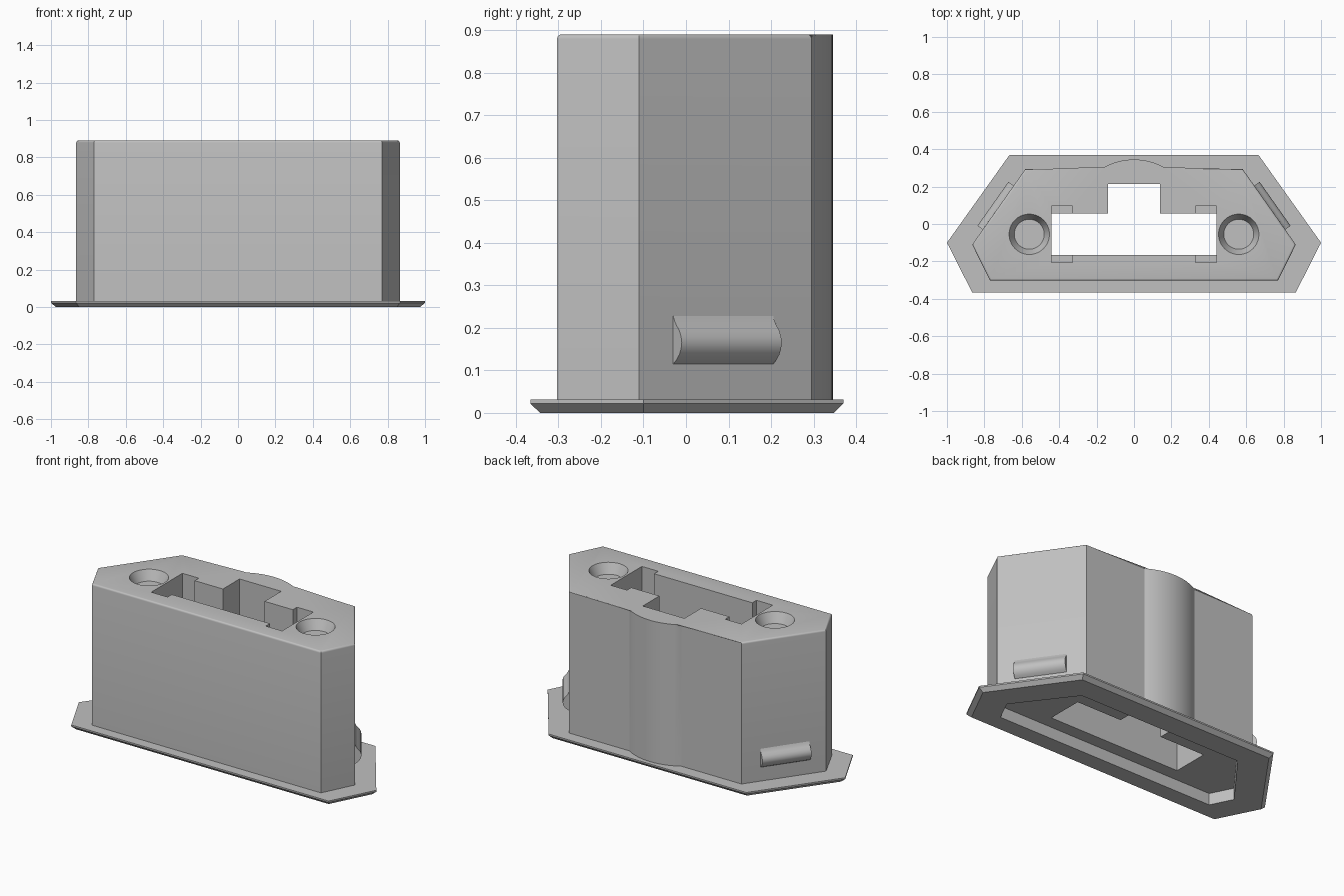
import bpy, bmesh
from math import sin, cos, asin, pi
from mathutils import Vector

cube = bpy.data.objects.get("Cube")
if cube:
    bpy.data.objects.remove(cube, do_unlink=True)

grey = bpy.data.materials.new("light grey plastic")
grey.use_nodes = True
colour = (0.53, 0.53, 0.53, 1)
grey.diffuse_color = colour
grey.node_tree.nodes["Principled BSDF"].inputs["Base Color"].default_value = colour


def finish(bm, name):
    bmesh.ops.recalc_face_normals(bm, faces=bm.faces)
    mesh = bpy.data.meshes.new(name)
    bm.to_mesh(mesh)
    bm.free()
    mesh.materials.append(grey)
    obj = bpy.data.objects.new(name, mesh)
    bpy.context.collection.objects.link(obj)
    return obj


def loft(name, rings, top_round=0):
    """Join rings of 3D points into a closed solid, optionally rounding the last rim."""
    bm = bmesh.new()
    loops = [[bm.verts.new(p) for p in ring] for ring in rings]
    n = len(loops[0])
    for a, b in zip(loops, loops[1:]):
        for i in range(n):
            j = (i + 1) % n
            bm.faces.new((a[i], a[j], b[j], b[i]))
    bm.faces.new(loops[0][::-1])
    cap = bm.faces.new(loops[-1])
    if top_round:
        bmesh.ops.bevel(bm, geom=list(cap.edges), offset=top_round, segments=4,
                        profile=0.5, affect='EDGES')
    return finish(bm, name)


def at(outline, z):
    return [(x, y, z) for x, y in outline]


def mirrored(half):
    """Complete a right-hand outline, listed front to back, on the left."""
    return half + [(-x, y) for x, y in reversed(half) if x > 0]


def circle(cx, cy, r, n=40):
    return [(cx + r * cos(2 * pi * i / n), cy + r * sin(2 * pi * i / n)) for i in range(n)]


def activate(obj):
    bpy.ops.object.select_all(action='DESELECT')
    obj.select_set(True)
    bpy.context.view_layer.objects.active = obj


def cut(obj, cutter):
    mod = obj.modifiers.new("cut", 'BOOLEAN')
    mod.operation = 'DIFFERENCE'
    mod.solver = 'EXACT'
    mod.object = cutter
    activate(obj)
    bpy.ops.object.modifier_apply(modifier=mod.name)


# Flange with a chamfered underside
rim = mirrored([(0.865, -0.366), (1.0, -0.1), (0.665, 0.37)])
foot = mirrored([(0.85, -0.343), (0.973, -0.1), (0.653, 0.347)])
flange = loft("base_flange", [at(foot, 0), at(rim, 0.022), at(rim, 0.031)])

# Housing with a rounded swelling along the back
half_width, rise, steps = 0.175, 0.05, 10
radius = (half_width ** 2 + rise ** 2) / (2 * rise)
sweep = asin(half_width / radius)
back_y = 0.295
swell = []
for i in range(steps + 1):
    a = sweep * (1 - i / steps)
    swell.append((radius * sin(a), back_y + rise - radius * (1 - cos(a))))
outline = mirrored([(0.77, -0.303), (0.865, -0.11), (0.58, back_y)] + swell)
housing = loft("housing", [at(outline, 0.03), at(outline, 0.89)], 0.011)

# Shallow recess under the base
recess = mirrored([(0.73, -0.243), (0.795, -0.113), (0.545, 0.215)])
recess_cutter = loft("recess_cutter", [at(recess, -0.1), at(recess, 0.07)])

# T-shaped slot right through
slot = mirrored([(0.44, -0.165), (0.44, 0.055), (0.14, 0.055), (0.14, 0.215)])
slot_cutter = loft("slot_cutter", [at(slot, -0.2), at(slot, 1.1)])
cutters = [recess_cutter, slot_cutter]

for side in (-1, 1):
    # Latch notches at the slot corners
    for y0, y1 in ((-0.205, -0.1), (0.0, 0.095)):
        box = [(side * 0.33, y0), (side * 0.44, y0), (side * 0.44, y1), (side * 0.33, y1)]
        cutters.append(loft("notch_cutter", [at(box, 0.5), at(box, 1.1)]))
    # Tapered screw dishes
    cx, cy = side * 0.56, -0.055
    cutters.append(loft("dish_cutter", [at(circle(cx, cy, 0.08), 0.83),
                                        at(circle(cx, cy, 0.108), 0.89),
                                        at(circle(cx, cy, 0.108), 1.0)]))

cut(flange, recess_cutter)
for cutter in cutters:
    cut(housing, cutter)
for cutter in cutters:
    bpy.data.objects.remove(cutter, do_unlink=True)

# Snap ridges on the slanted back sides
profile = [(-0.01, 0.115), (0.0, 0.115), (0.014, 0.125), (0.025, 0.137), (0.032, 0.15),
           (0.035, 0.165), (0.032, 0.18), (0.025, 0.193), (0.014, 0.205),
           (0.006, 0.215), (0.0, 0.228), (-0.01, 0.228)]
ridges = []
for side, label in ((1, "left"), (-1, "right")):
    out = Vector((side * 0.818, 0.575, 0))
    ends = [Vector((side * 0.809, -0.03, 0)), Vector((side * 0.643, 0.205, 0))]
    rings = [[e + out * n + Vector((0, 0, z)) for n, z in profile] for e in ends]
    ridges.append(loft(label + "_snap_ridge", rings))

for obj in [housing] + ridges:
    activate(obj)
    bpy.ops.object.shade_smooth_by_angle(angle=0.5)
